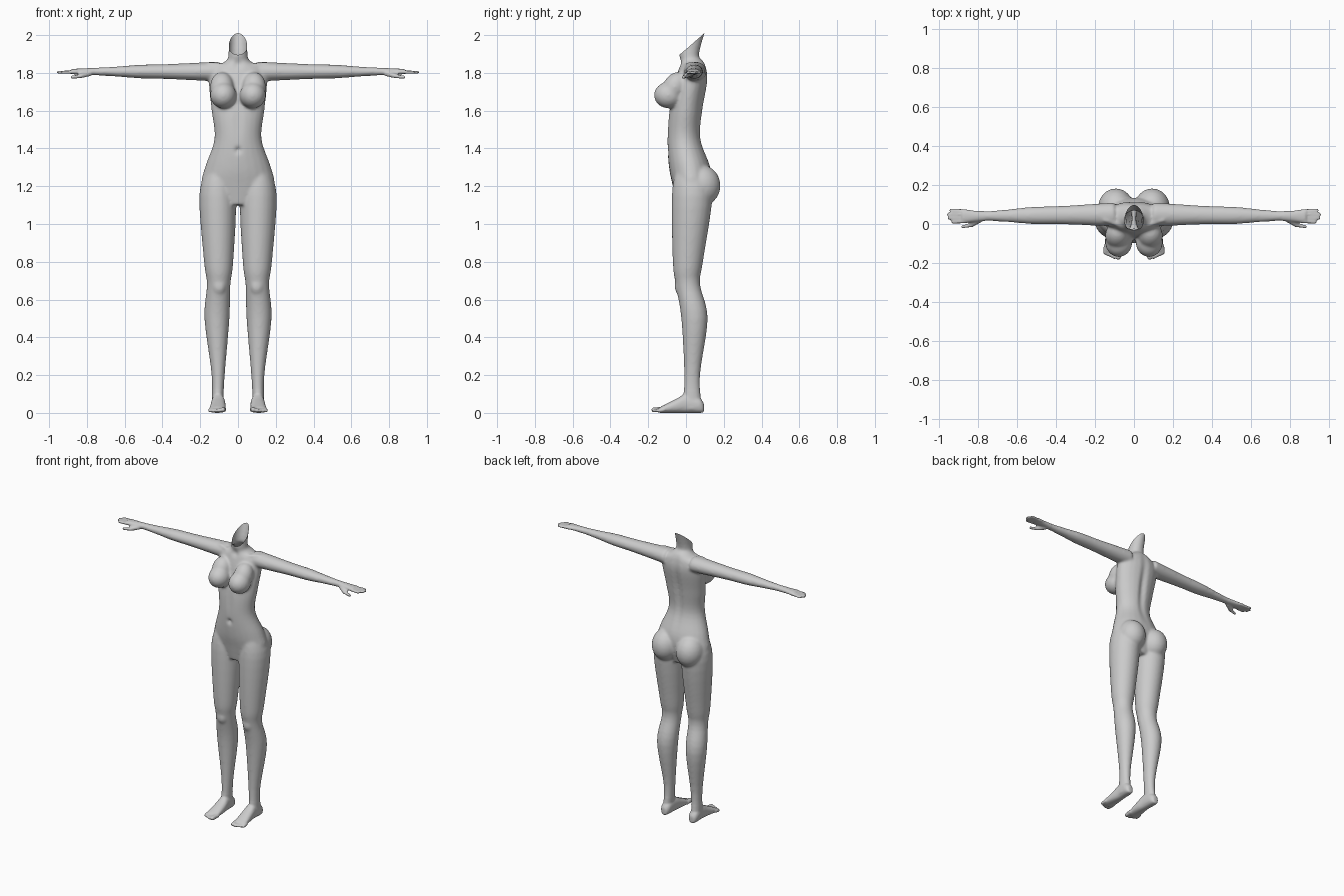
import bpy, bmesh, math
from mathutils import Vector, Matrix

cube = bpy.data.objects.get("Cube")
if cube:
    bpy.data.objects.remove(cube)

SIDES = 24
STEPS = 5
parts = bmesh.new()


def bump(value, center, width):
    """Soft hill used for muscles and hollows."""
    return math.exp(-((value - center) / width) ** 2)


def spline(before, start, end, after, t):
    """Catmull-Rom point between two stations."""
    tangent_in = (end - before) / 2
    tangent_out = (after - start) / 2
    rise = end - start
    bend = 3 * rise - 2 * tangent_in - tangent_out
    return start + t * (tangent_in + t * (bend + t * (tangent_in + tangent_out - 2 * rise)))


def refine(stations):
    """Smooth curve through the stations of a loft."""
    rows = [Vector(station) for station in stations]
    last = len(rows) - 1
    curve = []
    for i in range(last):
        before, after = rows[max(i - 1, 0)], rows[min(i + 2, last)]
        curve += [spline(before, rows[i], rows[i + 1], after, k / STEPS) for k in range(STEPS)]
    return curve + [rows[last]]


def loft(axis, stations, side=1, power=1):
    """Closed skin over stations (place, low and high of first, low and high of second direction)."""
    rings = []
    for place, low_a, high_a, low_b, high_b in refine(stations):
        ring = []
        for k in range(SIDES):
            angle = math.tau * k / SIDES
            across, up = (math.copysign(abs(part) ** power, part)
                          for part in (math.cos(angle), math.sin(angle)))
            a = (low_a + high_a + (high_a - low_a) * across) / 2
            b = (low_b + high_b + (high_b - low_b) * up) / 2
            x, y, z = {"x": (place, a, b), "y": (a, place, b), "z": (a, b, place)}[axis]
            ring.append(parts.verts.new((side * x, y, z)))
        rings.append(ring)
    faces = [parts.faces.new(rings[0]), parts.faces.new(rings[-1])]
    for ring, following in zip(rings, rings[1:]):
        for k in range(SIDES):
            faces.append(parts.faces.new((ring[k - 1], following[k - 1], following[k], ring[k])))
    bmesh.ops.recalc_face_normals(parts, faces=faces)


def blob(center, radii, side, tilt=0):
    """Tilted ellipsoid."""
    x, y, z = center
    matrix = (Matrix.Translation((side * x, y, z)) @ Matrix.Rotation(tilt, 4, "X")
              @ Matrix.Diagonal((*radii, 1)))
    bmesh.ops.create_uvsphere(parts, u_segments=SIDES, v_segments=SIDES // 2, radius=1, matrix=matrix)


def digit(start, end, start_radius, end_radius, side):
    """Tapered finger or toe: a ball pulled apart into a capsule."""
    mirror = Vector((side, 1, 1))
    start, end = Vector(start) * mirror, Vector(end) * mirror
    turn = (end - start).to_track_quat("Z", "Y")
    ball = bmesh.ops.create_uvsphere(parts, u_segments=12, v_segments=8, radius=1)
    for vert in ball["verts"]:
        if vert.co.z > -.1:
            vert.co = end + turn @ vert.co * end_radius
        else:
            vert.co = start + turn @ vert.co * start_radius


def arm_station(x):
    """Arm section: steady taper, swelling at the forearm and the palm."""
    forearm = bump(x, .52, .1)
    depth = .067 - .055 * x + .006 * forearm + .02 * bump(x, .88, .06)
    height = .058 - .05 * x + .004 * forearm
    center_y, center_z = .05 - .012 * x, 1.807
    return x, center_y - depth, center_y + depth, center_z - height, center_z + height


# Torso and neck: height, half width, front, back
torso = [(1.1, .1, -.05, .1), (1.2, .19, -.07, .13), (1.3, .175, -.09, .13),
         (1.45, .125, -.1, .08), (1.6, .14, -.09, .09), (1.75, .155, -.06, .115),
         (1.82, .14, -.04, .11), (1.86, .07, -.03, .095), (1.9, .05, -.035, .07),
         (2.05, .05, -.035, .11)]
loft("z", [(height, -half, half, front, back) for height, half, front, back in torso])

# Leg: height, inner, outer, front, back
leg = [(1.3, .05, .16, -.05, .1), (1.15, .01, .205, -.075, .14), (.8, .025, .18, -.07, .09),
       (.68, .04, .165, -.055, .075), (.5, .045, .178, -.025, .115),
       (.2, .07, .14, -.01, .075), (.02, .08, .14, -.02, .085)]

# Foot from heel to ball: depth, inner, outer, top
foot = [(.095, .09, .125, .05), (.07, .075, .14, .08), (0, .07, .14, .1),
        (-.05, .065, .145, .075), (-.14, .065, .155, .03)]

for side in (1, -1):
    loft("z", leg, side)
    loft("y", [(depth, inner, outer, 0, top) for depth, inner, outer, top in foot], side, .85)

    # Kneecap
    blob((.1, -.035, .67), (.035, .025, .045), side)

    # Toes, the inner one largest
    digit((.076, -.125, .018), (.08, -.17, .016), .016, .014, side)
    for k in range(4):
        across = .1 + .016 * k
        digit((across, -.12, .016), (across, -.172 + .008 * k, .012), .011, .01, side)

    # Buttock
    blob((.093, .083, 1.205), (.092, .1, .108), side, .12)

    # Breast and its upper slope
    blob((.078, -.092, 1.682), (.07, .078, .07), side)
    blob((.085, -.06, 1.725), (.063, .062, .085), side, -.5)

    # Arm from shoulder to palm
    loft("x", [arm_station(.1 + .06 * k) for k in range(14)], side)

    # Fingers, the middle pair longest
    for k in range(4):
        reach = .953 - .008 * (k - 1.7) ** 2
        digit((.86, .013 + .018 * k, 1.805), (reach, .008 + .021 * k, 1.803), .0105, .0085, side)

    # Thumb
    knuckle = (.835, -.006, 1.783)
    digit((.79, .022, 1.796), knuckle, .017, .0125, side)
    digit(knuckle, (.88, -.014, 1.777), .0125, .009, side)

    # Collarbone
    digit((.02, -.026, 1.832), (.15, .02, 1.85), .009, .009, side)

mesh = bpy.data.meshes.new("body")
parts.to_mesh(mesh)
parts.free()
body = bpy.data.objects.new("body", mesh)
bpy.context.collection.objects.link(body)

# Fuse the parts into one skin
fuse = body.modifiers.new("fuse", "REMESH")
fuse.mode = "VOXEL"
fuse.voxel_size = .007
depsgraph = bpy.context.evaluated_depsgraph_get()
skin = bpy.data.meshes.new_from_object(body.evaluated_get(depsgraph))
body.modifiers.clear()
body.data = skin

# Shallow hollows: navel, spine, midline, throat
hollows = [((0, -.1, 1.39), (.012, .05, .013), .02),
           ((0, .1, 1.6), (.02, .07, .2), -.016),
           ((0, -.08, 1.53), (.02, .06, .1), .006),
           ((0, -.03, 1.845), (.018, .03, .018), .012)]
for vert in skin.vertices:
    if abs(vert.co.x) < .1 and vert.co.z > 1:
        vert.co.y += sum(depth * math.prod(map(bump, vert.co, center, widths))
                         for center, widths, depth in hollows)

# Open neck, cut on a slant
cut = bmesh.new()
cut.from_mesh(skin)
bmesh.ops.bisect_plane(cut, geom=cut.verts[:] + cut.edges[:] + cut.faces[:],
                       plane_co=(0, -.03, 1.9), plane_no=(0, -.87, 1), clear_outer=True)
cut.to_mesh(skin)
cut.free()
skin.shade_smooth()

# Soften the joins: lightly on hands and feet, more on the trunk and limbs
trunk = body.vertex_groups.new(name="trunk")
trunk.add([vert.index for vert in skin.vertices
           if abs(vert.co.x) < .76 and .12 < vert.co.z < 1.88], 1, "REPLACE")
for group, rounds in (("", 3), ("trunk", 12)):
    soften = body.modifiers.new("soften", "SMOOTH")
    soften.factor = .5
    soften.iterations = rounds
    soften.vertex_group = group

# Plain grey colour
grey = bpy.data.materials.new("plain grey")
grey.use_nodes = True
colour = (.6, .6, .6, 1)
grey.diffuse_color = colour
grey.node_tree.nodes["Principled BSDF"].inputs["Base Color"].default_value = colour
skin.materials.clear()
skin.materials.append(grey)
